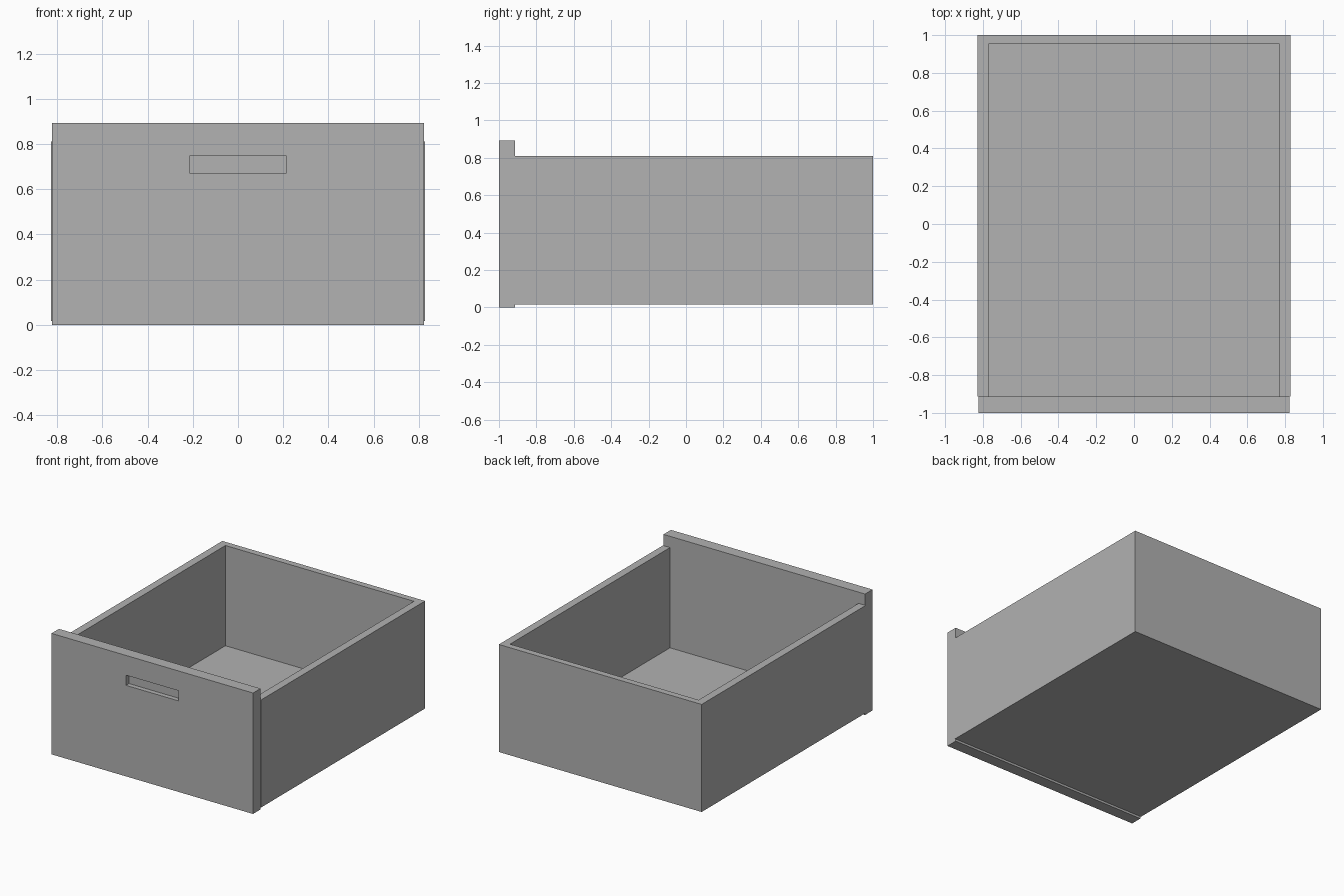
import bpy
import bmesh
from mathutils import Vector

if "Cube" in bpy.data.objects:
    bpy.data.objects.remove(bpy.data.objects["Cube"], do_unlink=True)

# Overall sizes
HALF_W, WALL = 0.828, 0.058
PANEL_HALF_W, PANEL_TOP, PANEL_BACK = 0.823, 0.893, -0.913
BASE, RIM, FLOOR_TOP = 0.016, 0.81, 0.07
SLOT_HALF_W, SLOT_LOW, SLOT_HIGH, SLOT_DEPTH = 0.215, 0.672, 0.747, 0.035

grey = bpy.data.materials.new("plain grey")
grey.use_nodes = True
colour = (0.445, 0.445, 0.445, 1)
grey.diffuse_color = colour
grey.node_tree.nodes["Principled BSDF"].inputs["Base Color"].default_value = colour


def extrude_outline(bm, outline, low, high):
    """Raise a plan outline from one height to another."""
    base = bm.faces.new([bm.verts.new((x, y, low)) for x, y in outline])
    raised = bmesh.ops.extrude_face_region(bm, geom=[base], use_keep_orig=True)
    verts = [v for v in raised["geom"] if isinstance(v, bmesh.types.BMVert)]
    bmesh.ops.translate(bm, verts=verts, vec=(0, 0, high - low))
    bmesh.ops.recalc_face_normals(bm, faces=bm.faces)


def rectangle(half_w, front, back):
    return [(-half_w, front), (half_w, front), (half_w, back), (-half_w, back)]


def finish(bm, name):
    mesh = bpy.data.meshes.new(name)
    bm.to_mesh(mesh)
    bm.free()
    mesh.materials.append(grey)
    obj = bpy.data.objects.new(name, mesh)
    bpy.context.collection.objects.link(obj)
    return obj


# Side and back walls as one U-shaped piece
inner = HALF_W - WALL
bm = bmesh.new()
extrude_outline(bm, [(-HALF_W, PANEL_BACK), (-inner, PANEL_BACK),
                     (-inner, 0.953), (inner, 0.953),
                     (inner, PANEL_BACK), (HALF_W, PANEL_BACK),
                     (HALF_W, 1), (-HALF_W, 1)], BASE, RIM)
finish(bm, "drawer_walls")

# Bottom board
bm = bmesh.new()
extrude_outline(bm, rectangle(inner, PANEL_BACK, 0.953), BASE, FLOOR_TOP)
finish(bm, "drawer_floor")

# Front panel with a recessed finger slot
bm = bmesh.new()
extrude_outline(bm, rectangle(PANEL_HALF_W, -1, PANEL_BACK), 0, PANEL_TOP)
front = min(bm.faces, key=lambda f: f.calc_center_median().y)
bmesh.ops.inset_individual(bm, faces=[front], thickness=0.1)
for v in front.verts:
    v.co = Vector((SLOT_HALF_W if v.co.x > 0 else -SLOT_HALF_W, -1,
                   SLOT_HIGH if v.co.z > PANEL_TOP / 2 else SLOT_LOW))
pocket = bmesh.ops.extrude_discrete_faces(bm, faces=[front])["faces"][0]
bmesh.ops.translate(bm, verts=pocket.verts, vec=(0, SLOT_DEPTH, 0))
finish(bm, "front_panel")
